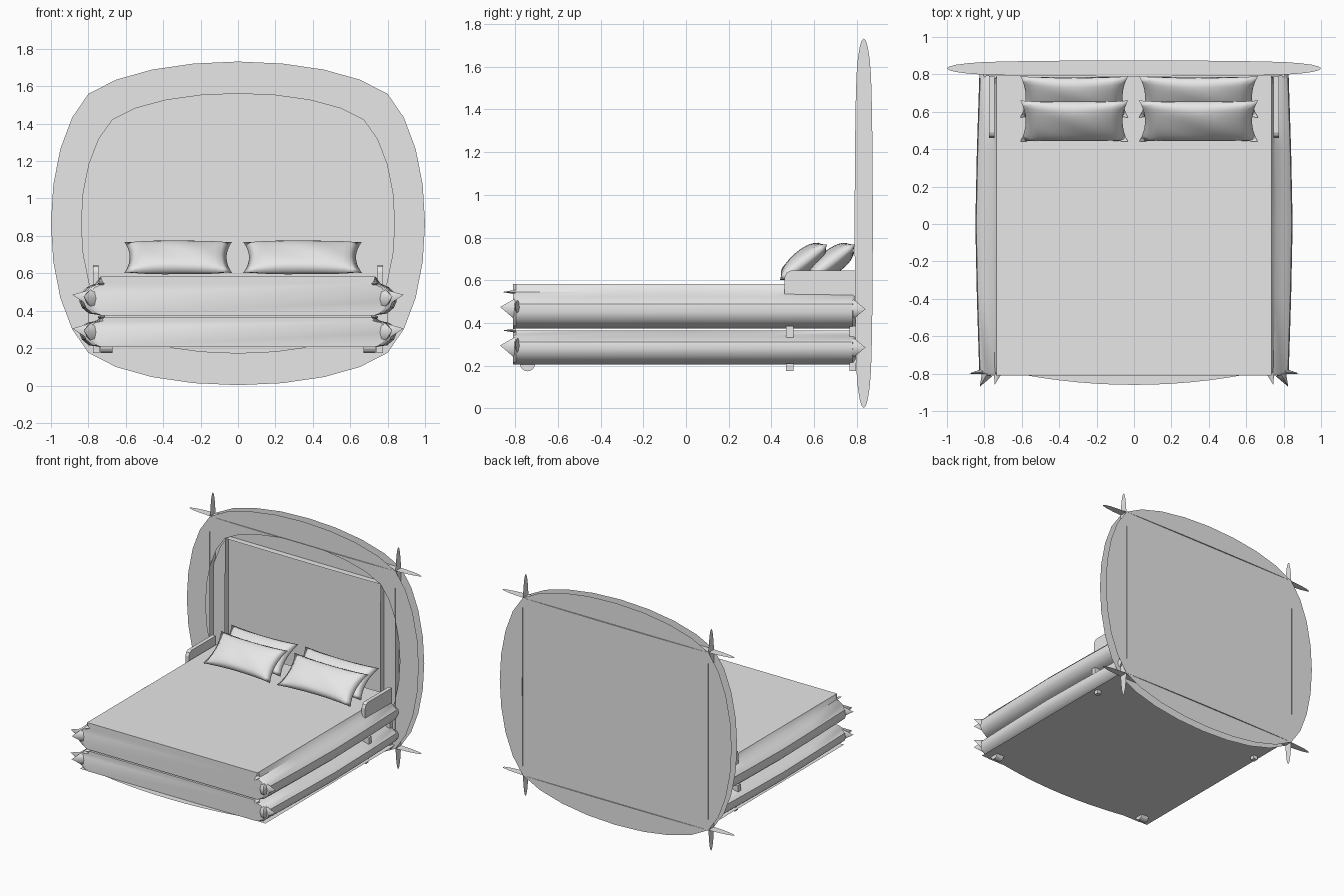
import bpy, bmesh, math
from mathutils import Matrix, Vector

if "Cube" in bpy.data.objects:
    bpy.data.objects.remove(bpy.data.objects["Cube"])

grey = bpy.data.materials.new("light_grey")
grey.diffuse_color = (0.8, 0.8, 0.8, 1)
grey.use_nodes = True
grey.node_tree.nodes["Principled BSDF"].inputs["Base Color"].default_value = grey.diffuse_color


def make(name, verts, faces, smooth=0, solid=True):
    me = bpy.data.meshes.new(name)
    me.from_pydata(verts, [], faces)
    if solid:
        bm = bmesh.new()
        bm.from_mesh(me)
        bmesh.ops.recalc_face_normals(bm, faces=bm.faces)
        bm.to_mesh(me)
        bm.free()
    me.materials.append(grey)
    ob = bpy.data.objects.new(name, me)
    bpy.context.collection.objects.link(ob)
    if smooth:
        bpy.ops.object.select_all(action='DESELECT')
        ob.select_set(True)
        bpy.context.view_layer.objects.active = ob
        bpy.ops.object.shade_smooth_by_angle(angle=math.radians(smooth))
    return ob


def oval(center, iu, iv, a, b):
    """Rectangle a x b whose four edges bow outwards by a quarter."""
    pts = []
    for side in range(4):
        for k in range(8):
            u = -1 + k / 4
            p = (u * (1.2 - 0.2 * u * u), -1 - 0.25 * (1 - u * u))
            for _ in range(side):
                p = (-p[1], p[0])
            co = list(center)
            co[iu] += p[0] * a
            co[iv] += p[1] * b
            pts.append(tuple(co))
    return pts


def plate(name, *args):
    return make(name, oval(*args), [list(range(32))], solid=False)


def prism(name, profile, x0, x1):
    """Side profile (y, z) extruded along x."""
    n = len(profile)
    verts = [(x, y, z) for x in (x0, x1) for y, z in profile]
    faces = [[i, (i + 1) % n, n + (i + 1) % n, n + i] for i in range(n)]
    faces += [list(range(n)), list(range(n, 2 * n))]
    return make(name, verts, faces)


def block(name, x0, x1, y0, y1, z0, z1):
    return prism(name, [(y0, z0), (y1, z0), (y1, z1), (y0, z1)], x0, x1)


# Headboard: bowed front ring, recessed panel, back and crossing edge fins
YF, YB, YR, ZC = 0.798, 0.866, 0.842, 0.867
AX, AZ, BX, BZ = 0.8, 0.692, 0.67, 0.555
ring = oval((0, YF, ZC), 0, 2, AX, AZ) + oval((0, YF, ZC), 0, 2, BX, BZ)
make("headboard_front", ring,
     [[i, (i + 1) % 32, 32 + (i + 1) % 32, 32 + i] for i in range(32)], solid=False)
plate("headboard_panel", (0, YR, ZC), 0, 2, BX, BZ)
back = plate("headboard_back", (0, YB, ZC), 0, 2, AX, AZ)
back.data.flip_normals()
for s, word in ((-1, "low"), (1, "high")):
    ym, yh = (YF + YB) / 2, (YB - YF) / 2
    plate("headboard_side_fin_" + word, (s * AX, ym, ZC), 1, 2, yh, AZ)
    plate("headboard_cross_fin_" + word, (0, ym, ZC + s * AZ), 0, 1, AX, yh)
    ym, yh = (YF + YR) / 2, (YR - YF) / 2
    plate("panel_side_fin_" + word, (s * BX, ym, ZC), 1, 2, yh, BZ)
    plate("panel_cross_fin_" + word, (0, ym, ZC + s * BZ), 0, 1, BX, yh)


# Puffy layers: half profile (x, z) mirrored and lofted along y
def layer(name, half):
    section = half + [(-x, z) for x, z in reversed(half)]
    n = len(section)
    stations = [(-0.81, 0.955), (-0.795, 0.985), (-0.4, 1), (0, 1.01),
                (0.4, 1), (0.78, 0.985), (0.795, 0.955)]
    verts = [(x * s if abs(x) > 0.75 else x, y, z)
             for y, s in stations for x, z in section]
    faces = []
    for r in range(len(stations) - 1):
        for i in range(n):
            j = (i + 1) % n
            faces.append([r * n + i, r * n + j, (r + 1) * n + j, (r + 1) * n + i])
    last = (len(stations) - 1) * n
    faces += [list(range(n)), list(range(last, last + n))]
    make(name, verts, faces, 35)


layer("bed_base", [(0.73, 0.205), (0.79, 0.215), (0.825, 0.245), (0.84, 0.28),
                   (0.835, 0.31), (0.80, 0.335), (0.755, 0.345), (0.73, 0.365)])
layer("mattress", [(0.73, 0.375), (0.79, 0.385), (0.825, 0.415), (0.84, 0.45),
                   (0.835, 0.49), (0.80, 0.525), (0.755, 0.545), (0.735, 0.583)])

# Thin bottom sheet bowed at the front
curve = [(0.8 * t / 8, -0.805 - 0.055 * max(0, 1 - (t / 6) ** 2)) for t in range(-8, 9)]
make("base_bottom", [(x, y, 0.204) for x, y in curve] + [(0.8, 0.79, 0.204), (-0.8, 0.79, 0.204)],
     [list(range(18, -1, -1))], solid=False)


# Pinched fabric corners on both layers
def tuft(name, base, tip, w, h):
    b, t = Vector(base), Vector(tip)
    d = (t - b).normalized()
    side = d.cross(Vector((0, 0, 1))).normalized()
    verts = [tuple(b + side * w * math.cos(k * math.pi / 4)
                   + Vector((0, 0, h * math.sin(k * math.pi / 4)))) for k in range(8)]
    make(name, verts + [tuple(t)],
         [[k, (k + 1) % 8, 8] for k in range(8)] + [list(range(8))], 40)


for z, word in ((0.285, "base"), (0.465, "mattress")):
    for s in (-1, 1):
        tuft(word + "_front_tuft", (s * 0.785, -0.80, z), (s * 0.825, -0.87, z + 0.01), 0.03, 0.05)
        tuft(word + "_side_tuft", (s * 0.78, -0.785, z), (s * 0.885, -0.80, z + 0.02), 0.02, 0.05)
        tuft(word + "_back_tuft", (s * 0.80, 0.785, z), (s * 0.825, 0.84, z), 0.03, 0.045)
        tuft(word + "_sheet_tuft", (s * 0.73, -0.80, z + 0.08), (s * 0.745, -0.86, z + 0.08), 0.02, 0.01)

# Side brackets, feet and small rail blocks
for s in (-1, 1):
    prism("side_bracket", [(0.46, 0.52), (0.79, 0.52), (0.79, 0.645), (0.49, 0.645),
                           (0.47, 0.635), (0.46, 0.61)], s * 0.745, s * 0.775)
    disc = [(-0.742 + 0.036 * math.cos(k * math.pi / 8),
             0.21 - 0.036 * math.sin(k * math.pi / 8)) for k in range(9)]
    prism("front_foot", disc, s * 0.67, s * 0.735)
    block("middle_foot", s * 0.74, s * 0.775, 0.468, 0.503, 0.175, 0.21)
    block("rail_block", s * 0.74, s * 0.80, 0.468, 0.503, 0.33, 0.385)
    block("back_post", s * 0.745, s * 0.775, 0.765, 0.795, 0.175, 0.385)


# Pillows: cushions with pinched corners, leaning on the headboard
def pillow(name, x, y, z, half_x, half_y, tilt):
    n, verts, faces = 14, [], []
    rot = Matrix.Translation((x, y, z)) @ Matrix.Rotation(math.radians(tilt), 4, 'X')
    for sign in (1, -1):
        for i in range(n + 1):
            for j in range(n + 1):
                u, v = 2 * i / n - 1, 2 * j / n - 1
                px = u * (1 - 0.10 * (1 - v * v) * u * u)
                py = v * (1 - 0.10 * (1 - u * u) * v * v)
                puff = 0.055 * ((1 - u * u) * (1 - v * v)) ** 0.45
                puff += 0.004 * math.sin(5 * u + 3 * v) * (1 - u * u) * (1 - v * v)
                verts.append(tuple(rot @ Vector((px * half_x, py * half_y, sign * puff))))
    m = (n + 1) ** 2
    for o in (0, m):
        for i in range(n):
            for j in range(n):
                a = o + i * (n + 1) + j
                faces.append([a, a + n + 1, a + n + 2, a + 1])
    ob = make(name, verts, faces, solid=False)
    bm = bmesh.new()
    bm.from_mesh(ob.data)
    bmesh.ops.remove_doubles(bm, verts=bm.verts, dist=1e-5)
    bmesh.ops.recalc_face_normals(bm, faces=bm.faces)
    bm.to_mesh(ob.data)
    bm.free()
    ob.data.shade_smooth()


for px, hx, side in ((-0.32, 0.288, "left"), (0.345, 0.318, "right")):
    pillow("front_pillow_" + side, px, 0.55, 0.685, hx, 0.138, 37)
    pillow("back_pillow_" + side, px, 0.68, 0.685, hx, 0.138, 37)
